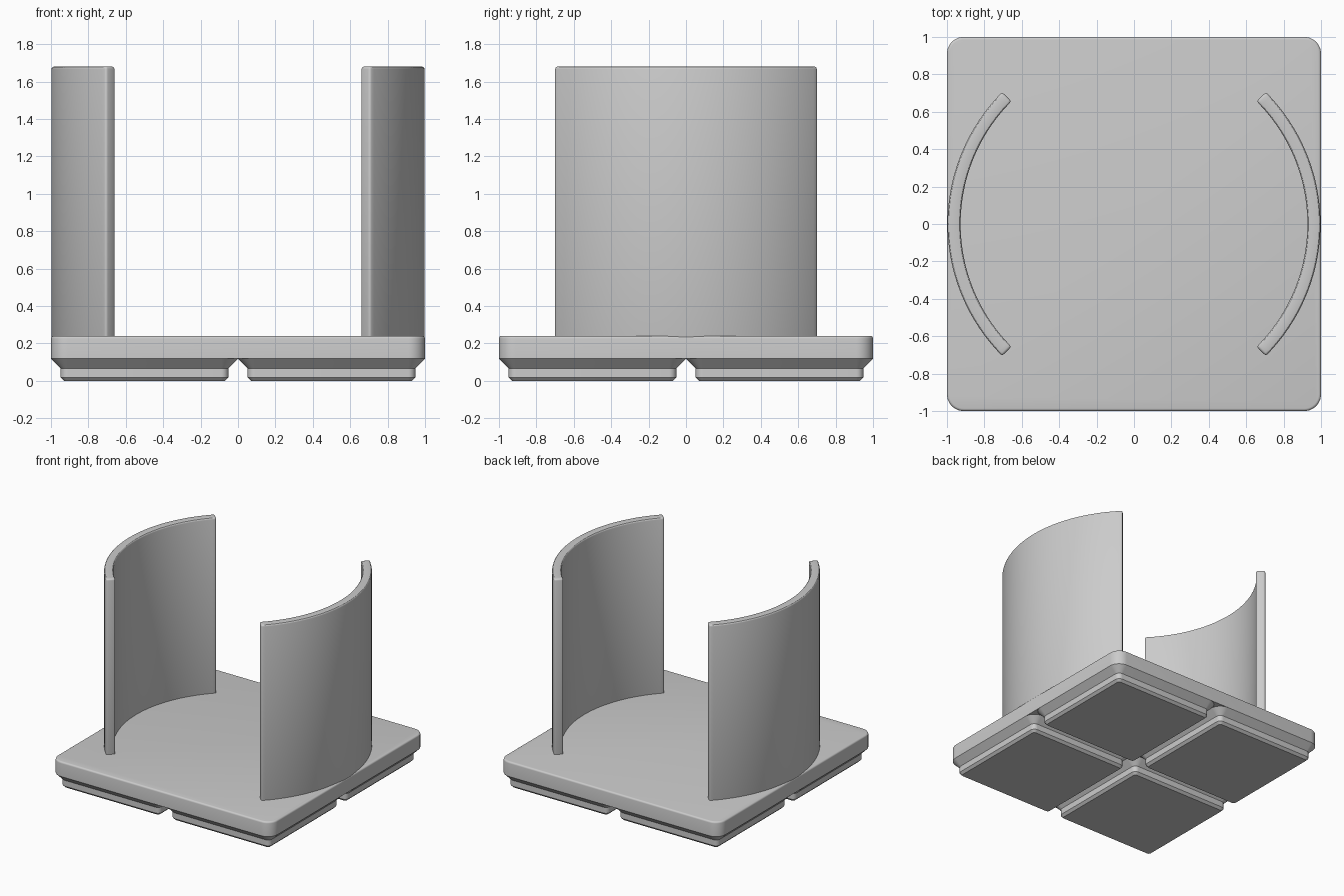
import bpy, bmesh, math

if "Cube" in bpy.data.objects:
    bpy.data.objects.remove(bpy.data.objects["Cube"])

grey = bpy.data.materials.new("light_grey")
grey.diffuse_color = (0.6, 0.6, 0.6, 1)
grey.use_nodes = True
grey.node_tree.nodes["Principled BSDF"].inputs["Base Color"].default_value = grey.diffuse_color


def finish(bm, name):
    bmesh.ops.recalc_face_normals(bm, faces=bm.faces)
    mesh = bpy.data.meshes.new(name)
    bm.to_mesh(mesh)
    bm.free()
    mesh.materials.append(grey)
    ob = bpy.data.objects.new(name, mesh)
    bpy.context.collection.objects.link(ob)
    bpy.ops.object.select_all(action='DESELECT')
    ob.select_set(True)
    bpy.context.view_layer.objects.active = ob
    bpy.ops.object.shade_smooth_by_angle(angle=math.radians(30))
    return ob


def rounded_square(half, r, z, steps=10):
    """Points of a square with rounded corners."""
    pts = []
    for q, (sx, sy) in enumerate([(1, 1), (-1, 1), (-1, -1), (1, -1)]):
        for i in range(steps + 1):
            a = math.pi / 2 * (q + i / steps)
            pts.append((sx * (half - r) + r * math.cos(a),
                        sy * (half - r) + r * math.sin(a), z))
    return pts


def loft(name, levels, cx=0, cy=0):
    """Stack rounded squares given as (z, half width, corner radius)."""
    bm = bmesh.new()
    rings = [[bm.verts.new((x + cx, y + cy, h)) for x, y, h in rounded_square(half, r, z)]
             for z, half, r in levels]
    n = len(rings[0])
    for a, b in zip(rings, rings[1:]):
        for i in range(n):
            j = (i + 1) % n
            bm.faces.new((a[i], a[j], b[j], b[i]))
    bm.faces.new(rings[0][::-1])
    bm.faces.new(rings[-1])
    return finish(bm, name)


def curved_wall(name, side, r_in=0.927, r_out=0.997, z0=0.2, z1=1.68, steps=48):
    """Quarter-circle wall with softened edges."""
    bm = bmesh.new()
    outline = []
    for r, order in ((r_out, 1), (r_in, -1)):
        angles = [math.radians(-45 + 90 * i / steps) for i in range(steps + 1)][::order]
        outline += [(side * r * math.cos(a), r * math.sin(a)) for a in angles]
    low = [bm.verts.new((x, y, z0)) for x, y in outline]
    high = [bm.verts.new((x, y, z1)) for x, y in outline]
    n = len(low)
    for i in range(n):
        j = (i + 1) % n
        bm.faces.new((low[i], low[j], high[j], high[i]))
    # caps as quad strips
    for ring in (low, high):
        for i in range(steps):
            bm.faces.new((ring[i], ring[i + 1], ring[n - 2 - i], ring[n - 1 - i]))
    bmesh.ops.recalc_face_normals(bm, faces=bm.faces)
    sharp = [e for e in bm.edges if e.calc_face_angle(0) > 1]
    bmesh.ops.bevel(bm, geom=sharp, offset=0.013, segments=3, profile=0.5, affect='EDGES')
    return finish(bm, name)


# base plate with a small rounded top edge
b = 0.014
levels = [(0.119, 1.0, 0.09)]
for i in range(5):
    t = math.pi / 2 * i / 4
    inset = b * (1 - math.cos(t))
    levels.append((0.24 - b + b * math.sin(t), 1.0 - inset, 0.09 - inset))
loft("base_plate", levels)

# four stepped feet
for cx in (-0.5, 0.5):
    for cy in (-0.5, 0.5):
        loft("foot", [(0, 0.429, 0.019), (0.019, 0.448, 0.038),
                      (0.067, 0.448, 0.038), (0.119, 0.5, 0.09)], cx, cy)

# pair of curved holder walls
curved_wall("right_wall", 1)
curved_wall("left_wall", -1)
